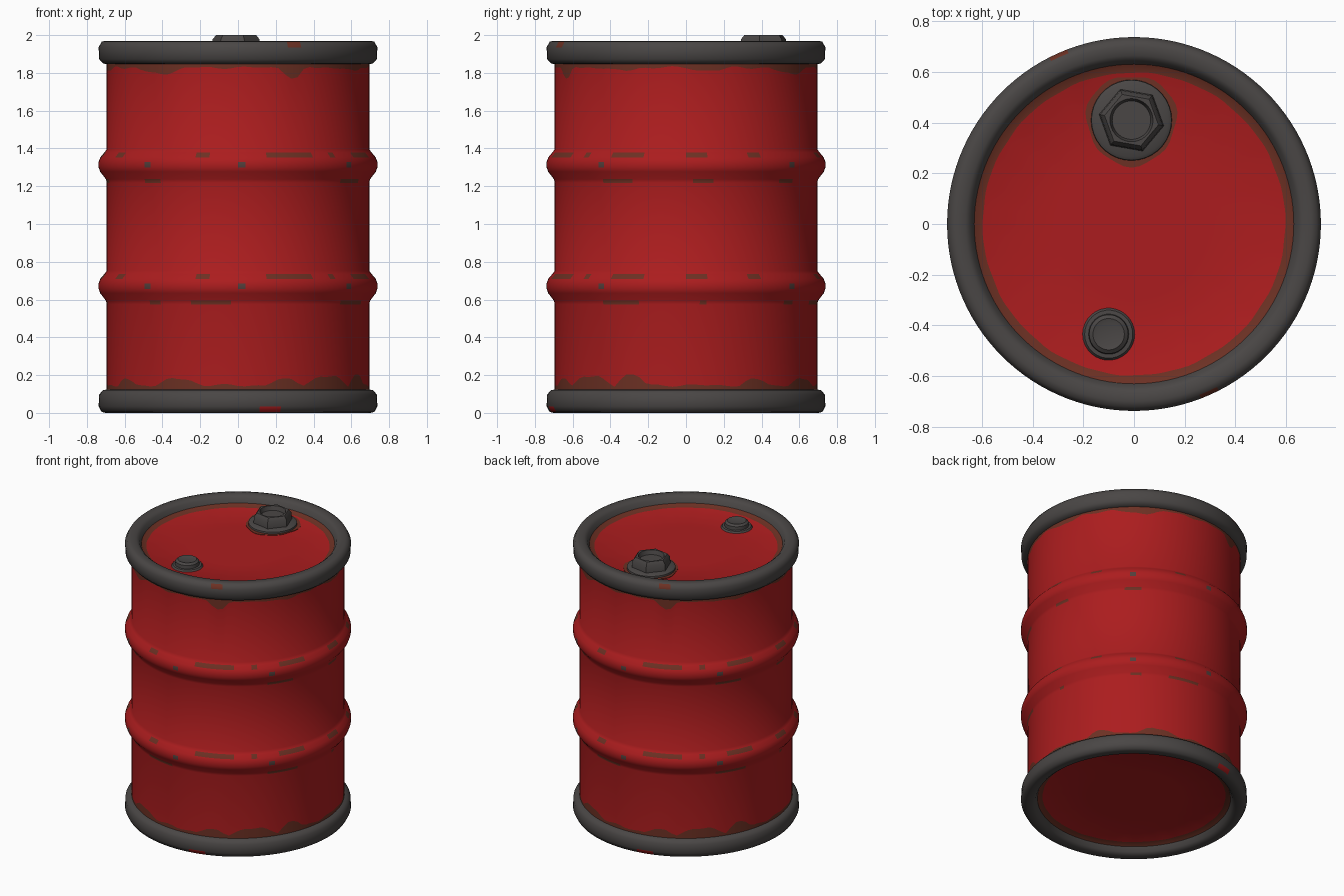
import bpy, bmesh, math

if "Cube" in bpy.data.objects:
    bpy.data.objects.remove(bpy.data.objects["Cube"])


def material(name, rgb):
    m = bpy.data.materials.new(name)
    m.diffuse_color = (*rgb, 1)
    m.use_nodes = True
    m.node_tree.nodes["Principled BSDF"].inputs["Base Color"].default_value = m.diffuse_color
    return m


MATS = [material("red_paint", (0.41, 0.012, 0.013)),
        material("dark_steel", (0.068, 0.062, 0.060)),
        material("rust", (0.15, 0.03, 0.017)),
        material("bare_chip", (0.085, 0.05, 0.045))]
RED, STEEL, RUST, CHIP = range(4)


def lathe(name, rings, mat, n=120, at=(0, 0), sharp=35):
    """Spin (radius, z) rings; either value may be a function of the angle in degrees.
    mat is a material index or a rule mat(row, degrees)."""
    val = lambda v, d: v(d) if callable(v) else v
    bm = bmesh.new()
    grid = []
    for r, z in rings:
        row = []
        for j in range(n):
            d = 360 * j / n
            a = math.radians(d)
            rr = val(r, d)
            row.append(bm.verts.new((at[0] + rr * math.cos(a), at[1] + rr * math.sin(a), val(z, d))))
        grid.append(row)
    for i in range(len(grid) - 1):
        for j in range(n):
            k = (j + 1) % n
            f = bm.faces.new((grid[i][j], grid[i][k], grid[i + 1][k], grid[i + 1][j]))
            f.material_index = mat(i, 360 * (j + 0.5) / n) if callable(mat) else mat
    bmesh.ops.remove_doubles(bm, verts=bm.verts, dist=1e-5)
    me = bpy.data.meshes.new(name)
    bm.to_mesh(me)
    bm.free()
    for m in MATS:
        me.materials.append(m)
    ob = bpy.data.objects.new(name, me)
    bpy.context.collection.objects.link(ob)
    bpy.context.view_layer.objects.active = ob
    ob.select_set(True)
    bpy.ops.object.shade_smooth_by_angle(angle=math.radians(sharp))
    ob.select_set(False)
    return ob


# Ragged rust edges: the wear pattern repeats every half turn
def ragged(d, spikes):
    a = math.radians(d)
    h = 0.004 * math.sin(14 * a) + 0.004 * math.sin(26 * a + 1)
    for c, w, s in spikes:
        off = abs((d - c + 90) % 180 - 90)
        h += s * min(1, 1.6 * max(0, 1 - off / w))
    return h


def low_edge(d):
    return 0.146 + ragged(d, [(63, 11, .035), (111, 9, .03), (133, 14, .045), (155, 8, .055), (32, 8, .03)])


def high_edge(d):
    return 1.828 - ragged(d, [(53, 14, .03), (115, 6, .055), (150, 10, .015), (10, 10, .015)])


# Chips on the ribs: (centre angle, half width)
UPPER = [(31, 3), (76, 3), (113, 10), (155, 7), (5, 5), (133, 2)]
LOW_RIB = [(50, 3), (78, 8), (149, 9), (8, 2)]
HIGH_RIB = [(47, 3), (149, 8), (8, 4), (52, 2)]
SPOTS = [(92, 2), (50, 2), (142, 2)]


def hit(d, chips):
    return any(abs((d - c + 90) % 180 - 90) < w for c, w in chips)


# Body with two rolled ribs
def rib(z):
    return [(.695, z - .092), (.699, z - .073), (.73, z - .033), (.738, z - .01),
            (.738, z + .018), (.729, z + .043), (.708, z + .068), (.695, z + .085)]


body = [(.695, .10), (.695, low_edge)] + rib(.667) + rib(1.31) + [(.695, high_edge), (.695, 1.87)]


def body_mat(i, d):
    if i in (0, len(body) - 2):
        return RUST
    low = i < 10
    k = i - 2 if low else i - 10
    if k == 5 and hit(d, UPPER):
        return RUST
    if k == 0 and hit(d, LOW_RIB if low else HIGH_RIB):
        return RUST
    if k == 3 and hit(d, SPOTS):
        return CHIP
    return RED


lathe("drum_body", body, body_mat, sharp=50)

# Rolled rims with a few worn spots, top and mirrored bottom
H = 1.97
rim = [(.69, 1.845), (.715, 1.85), (.735, 1.873), (.738, 1.935), (.722, 1.965),
       (.70, H), (.665, H), (.645, 1.955), (.630, 1.922)]


def flip(rings):
    return [(r, H - z) for r, z in reversed(rings)]


lathe("top_rim", rim, lambda i, d: RUST if i == 3 and hit(d, [(114, 4)]) else STEEL, sharp=60)
lathe("bottom_rim", flip(rim), lambda i, d: RED if i == 4 and hit(d, [(104, 5)]) else STEEL, sharp=60)

# Recessed lid and base with a rusty border
disc = [(.631, 1.924), (lambda d: .598 + ragged(d, []) * .3, 1.907), (.3, 1.907), (0, 1.907)]
lathe("lid", disc, lambda i, d: RUST if i == 0 else RED)
lathe("base", flip(disc), lambda i, d: RUST if i == 2 else RED)


# Two closures on the lid
def stain(name, r, at):
    edge = lambda d: r + .006 * math.sin(math.radians(3 * d)) + .004 * math.sin(math.radians(7 * d))
    lathe(name, [(edge, 1.907), (edge, 1.910), (0, 1.910)], RUST, 36, at)


def hexagon(r):
    return lambda d: r * math.cos(math.pi / 6) / math.cos(math.radians((d + 10) % 60 - 30))


bung, vent = (-.01, .41), (-.1, -.435)
stain("bung_rust_stain", .178, bung)
lathe("bung_flange", [(.16, 1.907), (.158, 1.922), (.145, 1.93), (.09, 1.932)], STEEL, 36, bung)
lathe("bung_hex_plug", [(hexagon(.13), 1.928), (hexagon(.126), 1.978), (hexagon(.108), 2.0),
                        (.085, 2.0), (.076, 1.97), (0, 1.97)], STEEL, 36, bung)
lathe("vent_flange", [(.103, 1.907), (.095, 1.918), (.07, 1.92)], STEEL, 30, vent)
lathe("vent_cap", [(.08, 1.914), (.077, 1.943), (.062, 1.955), (.045, 1.95), (0, 1.95)], STEEL, 30, vent)
